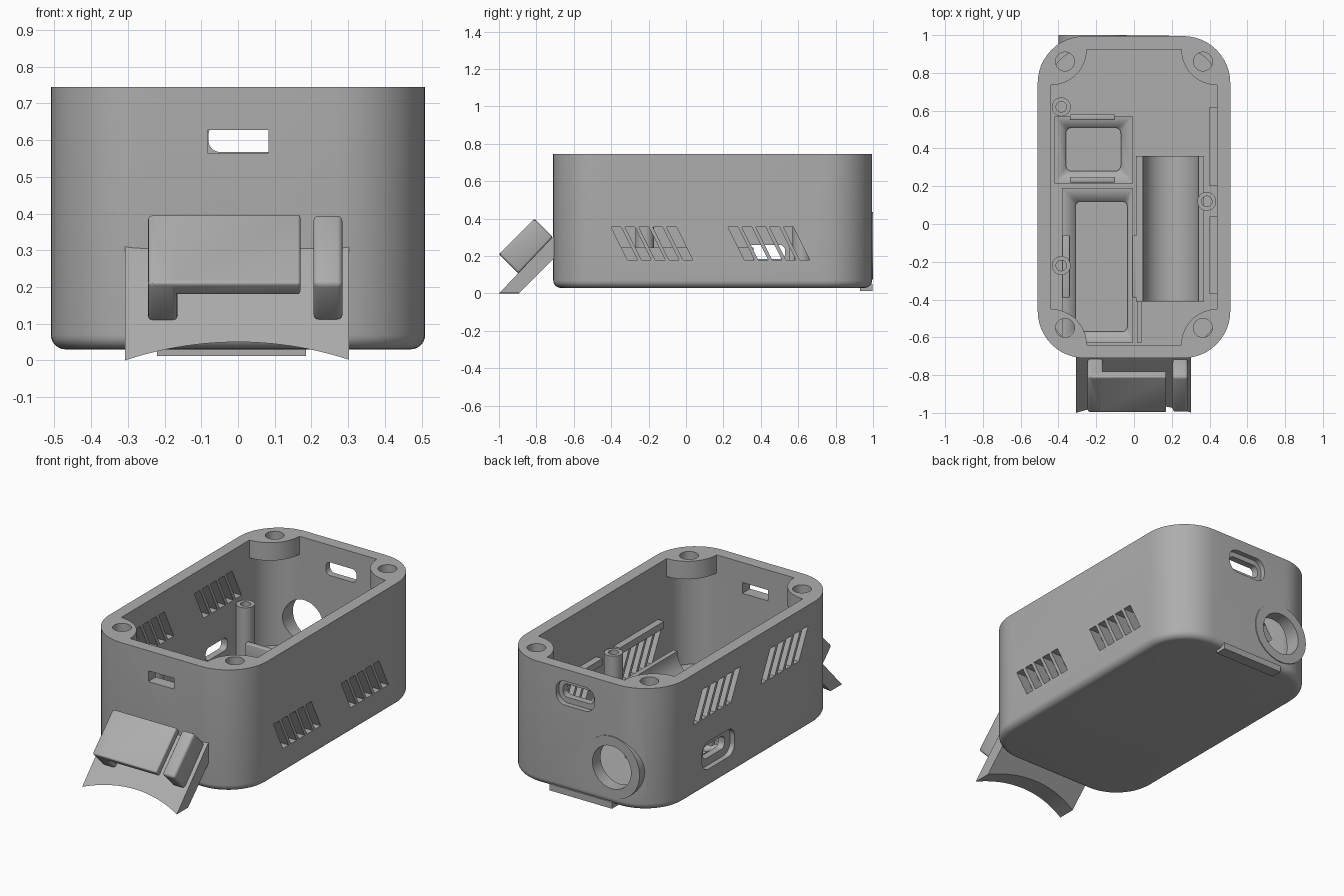
import bpy, bmesh
from math import sin, cos, pi, radians
from mathutils import Vector

cube = bpy.data.objects.get("Cube")
if cube:
    bpy.data.objects.remove(cube, do_unlink=True)

grey = bpy.data.materials.new("matte grey")
grey.use_nodes = True
COLOUR = (0.42, 0.42, 0.42, 1)
grey.diffuse_color = COLOUR
grey.node_tree.nodes["Principled BSDF"].inputs["Base Color"].default_value = COLOUR

AXES = {"x": lambda u, v, w: (w, u, v), "y": lambda u, v, w: (u, w, v), "z": lambda u, v, w: (u, v, w)}


def finish(name, bm, angle=30):
    bmesh.ops.recalc_face_normals(bm, faces=bm.faces)
    mesh = bpy.data.meshes.new(name)
    bm.to_mesh(mesh)
    bm.free()
    mesh.materials.append(grey)
    obj = bpy.data.objects.new(name, mesh)
    bpy.context.collection.objects.link(obj)
    smooth(obj, angle)
    return obj


def smooth(obj, angle=30):
    bpy.ops.object.select_all(action="DESELECT")
    obj.select_set(True)
    bpy.context.view_layer.objects.active = obj
    bpy.ops.object.shade_smooth_by_angle(angle=radians(angle))


def add_prism(bm, rings, axis="z"):
    """Loft equal-length outlines, each given as (points, level)."""
    place = AXES[axis]
    loops = [[bm.verts.new(place(u, v, w)) for u, v in pts] for pts, w in rings]
    n = len(loops[0])
    for a, b in zip(loops, loops[1:]):
        for i in range(n):
            j = (i + 1) % n
            bm.faces.new((a[i], a[j], b[j], b[i]))
    bm.faces.new(loops[0])
    bm.faces.new(loops[-1])


def prism(name, pts, lo, hi, axis="z", bevel=0):
    bm = bmesh.new()
    add_prism(bm, [(pts, lo), (pts, hi)], axis)
    if bevel:
        bmesh.ops.bevel(bm, geom=bm.edges[:], offset=bevel, segments=3, profile=0.5, affect="EDGES")
    return finish(name, bm)


def rect(u0, u1, v0, v1):
    return [(u0, v0), (u1, v0), (u1, v1), (u0, v1)]


def circle(u, v, r, n=48):
    return [(u + r * cos(2 * pi * i / n), v + r * sin(2 * pi * i / n)) for i in range(n)]


def rounded(u0, u1, v0, v1, r, n=12):
    corners = [(u1 - r, v1 - r), (u0 + r, v1 - r), (u0 + r, v0 + r), (u1 - r, v0 + r)]
    return [(cu + r * cos(pi / 2 * (k + i / n)), cv + r * sin(pi / 2 * (k + i / n)))
            for k, (cu, cv) in enumerate(corners) for i in range(n + 1)]


def scooped(u0, u1, v0, v1, r, n=12):
    corners = [(u1, v1), (u0, v1), (u0, v0), (u1, v0)]
    return [(cu + r * cos(pi / 2 * (k + 3 - i / n)), cv + r * sin(pi / 2 * (k + 3 - i / n)))
            for k, (cu, cv) in enumerate(corners) for i in range(n + 1)]


def combine(obj, tool, operation="DIFFERENCE"):
    mod = obj.modifiers.new("combine", "BOOLEAN")
    mod.operation, mod.solver, mod.object = operation, "EXACT", tool
    bpy.context.view_layer.objects.active = obj
    bpy.ops.object.modifier_apply(modifier=mod.name)
    bpy.data.objects.remove(tool, do_unlink=True)


def cut(obj, pts, lo, hi, axis="z"):
    combine(obj, prism("cutter", pts, lo, hi, axis))


# Outer shell with a rounded bottom edge
X, FRONT, BACK, TOP = 0.51, -0.71, 0.995, 0.745
BASE, FLOOR, R = 0.03, 0.09, 0.25
bm = bmesh.new()
rings = []
for i in range(7):
    a = pi / 2 * i / 6
    d = 0.04 * (1 - sin(a))
    rings.append((rounded(-X + d, X - d, FRONT + d, BACK - d, R - d), BASE + 0.04 * (1 - cos(a))))
rings.append((rounded(-X, X, FRONT, BACK, R), TOP))
add_prism(bm, rings)
body = finish("case_body", bm)

# Round collar on the back wall
combine(body, prism("collar", circle(-0.22, 0.255, 0.18), 0.925, 1.0, "y"), "UNION")

# Cavity: rounded below, narrowed by the four corner bosses above
IN_X, IN_F, IN_B = 0.44, -0.64, 0.925
cut(body, rounded(-IN_X, IN_X, IN_F, IN_B, 0.18), FLOOR, 0.64)
cut(body, scooped(-IN_X, IN_X, IN_F, IN_B, 0.19), 0.63, 0.9)
for x in (-0.365, 0.365):
    for y in (-0.55, 0.86):
        cut(body, circle(x, y, 0.05, 32), 0.6, 0.9)

# Openings: round hole, recessed ports, front slot
cut(body, circle(-0.22, 0.255, 0.125), 0.85, 1.1, "y")
cut(body, rounded(-0.105, 0.145, 0.535, 0.675, 0.06), 0.965, 1.1, "y")
cut(body, rounded(-0.08, 0.12, 0.568, 0.645, 0.03), 0.85, 1.1, "y")
cut(body, rounded(0.28, 0.58, 0.14, 0.3, 0.06), -0.6, -0.48, "x")
cut(body, rounded(0.33, 0.53, 0.185, 0.26, 0.03), -0.6, -0.4, "x")
cut(body, rect(-0.083, 0.083, 0.565, 0.628), -0.8, -0.6, "y")

# Slanted vents, lower on one side than the other
for lo, hi, z in ((0.4, 0.6, 0.18), (-0.6, -0.4, 0.45)):
    bm = bmesh.new()
    for start in (-0.4, 0.225):
        for i in range(5):
            y = start + 0.074 * i
            slit = [(y, z + 0.175), (y + 0.053, z + 0.175), (y + 0.14, z), (y + 0.087, z)]
            add_prism(bm, [(slit, lo), (slit, hi)], "x")
    combine(body, finish("vent_cutter", bm))
smooth(body)

# Tab under the back edge
prism("bottom_tab", rect(-0.22, 0.185, 0.93, 0.998), 0.012, 0.05)

# Hollow screw posts
for name, x, y in (("rear_post", -0.385, 0.62), ("side_post", 0.385, 0.12), ("front_post", -0.385, -0.22)):
    post = prism(name, circle(x, y, 0.05, 32), FLOOR - 0.01, 0.43)
    cut(post, circle(x, y, 0.028, 24), 0.2, 0.6)
    smooth(post)

# Cell cradle with a round trough
cradle = prism("cell_cradle", rect(0.01, 0.37, -0.41, 0.36), FLOOR - 0.01, 0.245)
cut(cradle, circle(0.195, 0.25, 0.148, 64), -0.5, 0.5, "y")
smooth(cradle)

# Shallow component trays
for name, outer, inner, h in (("board_tray", (-0.42, -0.005, 0.215, 0.57), (-0.36, -0.07, 0.28, 0.51), 0.125),
                              ("battery_tray", (-0.38, -0.005, -0.63, 0.19), (-0.31, -0.035, -0.57, 0.12), 0.13)):
    tray = prism(name, rect(*outer), FLOOR - 0.01, h)
    cut(tray, rounded(*inner, 0.03), FLOOR + 0.01, 0.3)

# Snap clips holding the components
for name, box in (("board_clip_rear", (-0.34, -0.1, 0.55, 0.58)), ("board_clip_front", (-0.34, -0.1, 0.22, 0.25)),
                  ("battery_clip_outer", (-0.38, -0.34, -0.39, -0.06)), ("battery_clip_inner", (-0.01, 0.015, -0.39, -0.06))):
    prism(name, rect(*box), FLOOR - 0.01, 0.24, bevel=0.006)
prism("divider", rect(0.015, 0.04, -0.63, -0.41), FLOOR - 0.01, 0.2)

# Rails above the lower vents
for name, y0, y1 in (("rail_front", -0.37, 0.04), ("rail_rear", 0.2, 0.62)):
    prism(name, rect(y0, y1, 0.38, 0.42), 0.4, 0.445, "x")

# Sloping clasp plate with an arched lower edge
plate = prism("clasp_plate", [(-1.0, 0), (-0.895, 0), (-0.7, 0.195), (-0.7, 0.315), (-0.725, 0.29)],
              -0.308, 0.303, "x")
cut(plate, circle(0, -0.92, 0.97, 256), -1.2, -0.72, "y")
smooth(plate)

# Hook: raised arm on one leg, plus a separate post
leg = [(-0.895, 0.105), (-1.0, 0.21), (-0.81, 0.4), (-0.71, 0.3)]
arm = [(-0.967, 0.177), (-1.0, 0.21), (-0.81, 0.4), (-0.777, 0.367)]
hook = prism("clasp_hook", leg, -0.245, -0.165, "x", 0.012)
combine(hook, prism("arm", arm, -0.235, 0.17, "x", 0.008), "UNION")
smooth(hook)
prism("clasp_post", leg, 0.205, 0.285, "x", 0.015)
